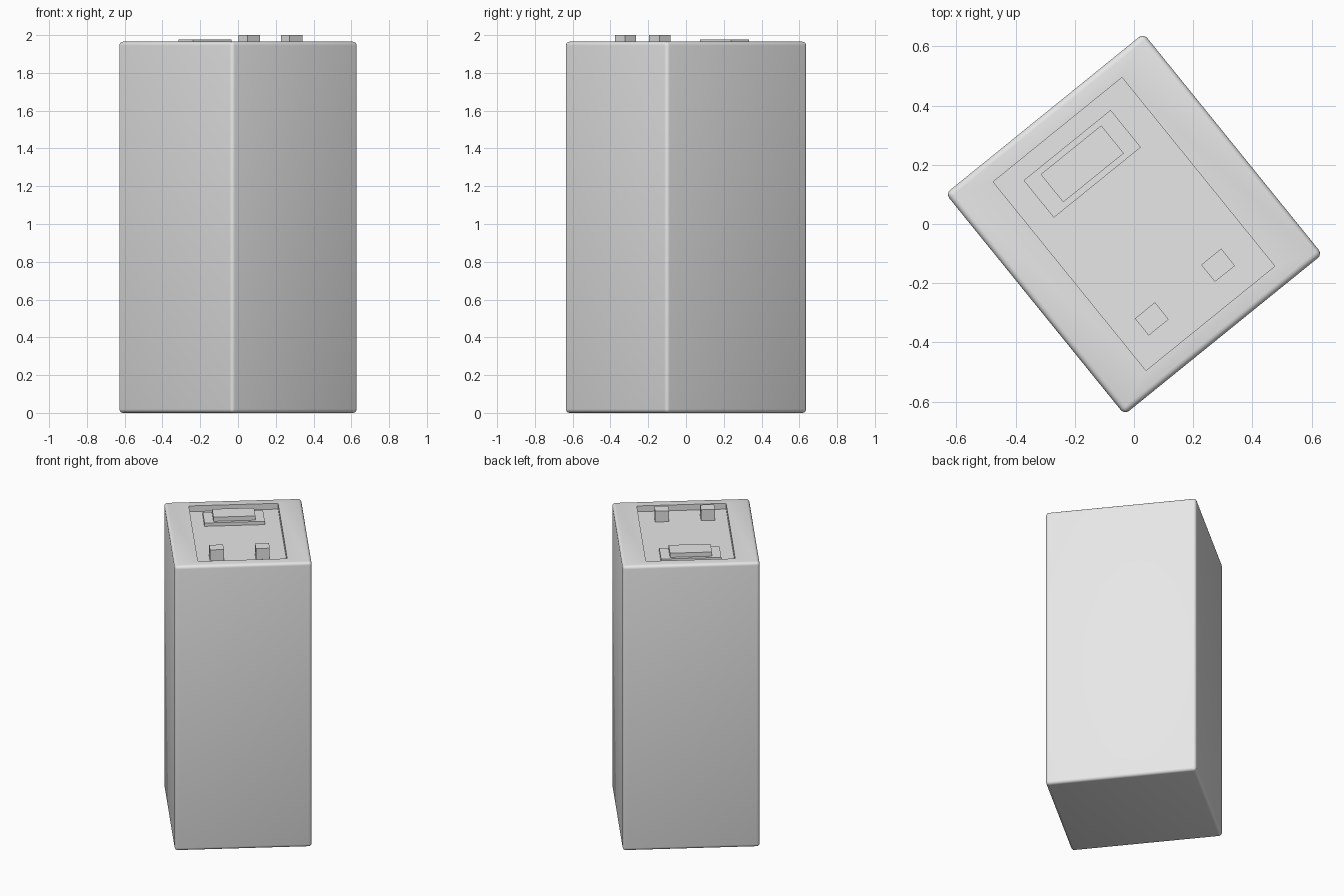
import bpy, bmesh, math
from mathutils import Matrix, Vector

cube = bpy.data.objects.get("Cube")
if cube:
    bpy.data.objects.remove(cube, do_unlink=True)

TURN = Matrix.Rotation(math.radians(39), 4, 'Z')   # whole model stands turned
TOP, FLOOR = 1.965, 1.925                          # body top and recess floor

grey = bpy.data.materials.new("light_grey")
grey.use_nodes = True
grey.diffuse_color = (0.8, 0.8, 0.8, 1)
grey.node_tree.nodes["Principled BSDF"].inputs["Base Color"].default_value = (0.8, 0.8, 0.8, 1)


def box(bm, x, y, width, depth, z0, z1):
    place = Matrix.Translation((x, y, (z0 + z1) / 2))
    bmesh.ops.create_cube(bm, size=1, matrix=place @ Matrix.Diagonal((width, depth, z1 - z0, 1)))


def finish(bm, name):
    bmesh.ops.transform(bm, matrix=TURN, verts=bm.verts)
    bmesh.ops.recalc_face_normals(bm, faces=bm.faces)
    mesh = bpy.data.meshes.new(name)
    bm.to_mesh(mesh)
    bm.free()
    mesh.materials.append(grey)
    obj = bpy.data.objects.new(name, mesh)
    bpy.context.collection.objects.link(obj)
    return obj


def block(name, *dims):
    bm = bmesh.new()
    box(bm, *dims)
    return finish(bm, name)


# Body: rounded tall box with a rectangular recess in its top
bm = bmesh.new()
box(bm, 0, 0, 0.86, 0.96, 0, TOP)
bmesh.ops.bevel(bm, geom=bm.edges[:], offset=0.02, segments=4, profile=0.5, affect='EDGES')
bm.normal_update()
lid = max((f for f in bm.faces if f.normal.z > 0.99), key=lambda f: f.calc_area())
bmesh.ops.inset_region(bm, faces=[lid], thickness=0.05)
for v in lid.verts:
    v.co = Vector((math.copysign(0.28, v.co.x), math.copysign(0.41, v.co.y), TOP))
floor = bmesh.ops.extrude_discrete_faces(bm, faces=[lid])["faces"][0]
for v in floor.verts:
    v.co.z = FLOOR
body = finish(bm, "body")
bpy.ops.object.select_all(action='DESELECT')
body.select_set(True)
bpy.context.view_layer.objects.active = body
bpy.ops.object.shade_smooth_by_angle(angle=math.radians(35))

# Stepped plate near one end of the recess
block("plate_base", -0.008, 0.268, 0.378, 0.162, FLOOR, 1.948)
block("plate_step", -0.008, 0.268, 0.263, 0.121, 1.948, 1.977)

# Two square posts near the other end
for name, x in (("left_post", 0.133), ("right_post", -0.155)):
    block(name, x, -0.287, 0.087, 0.074, FLOOR, 2.0)
